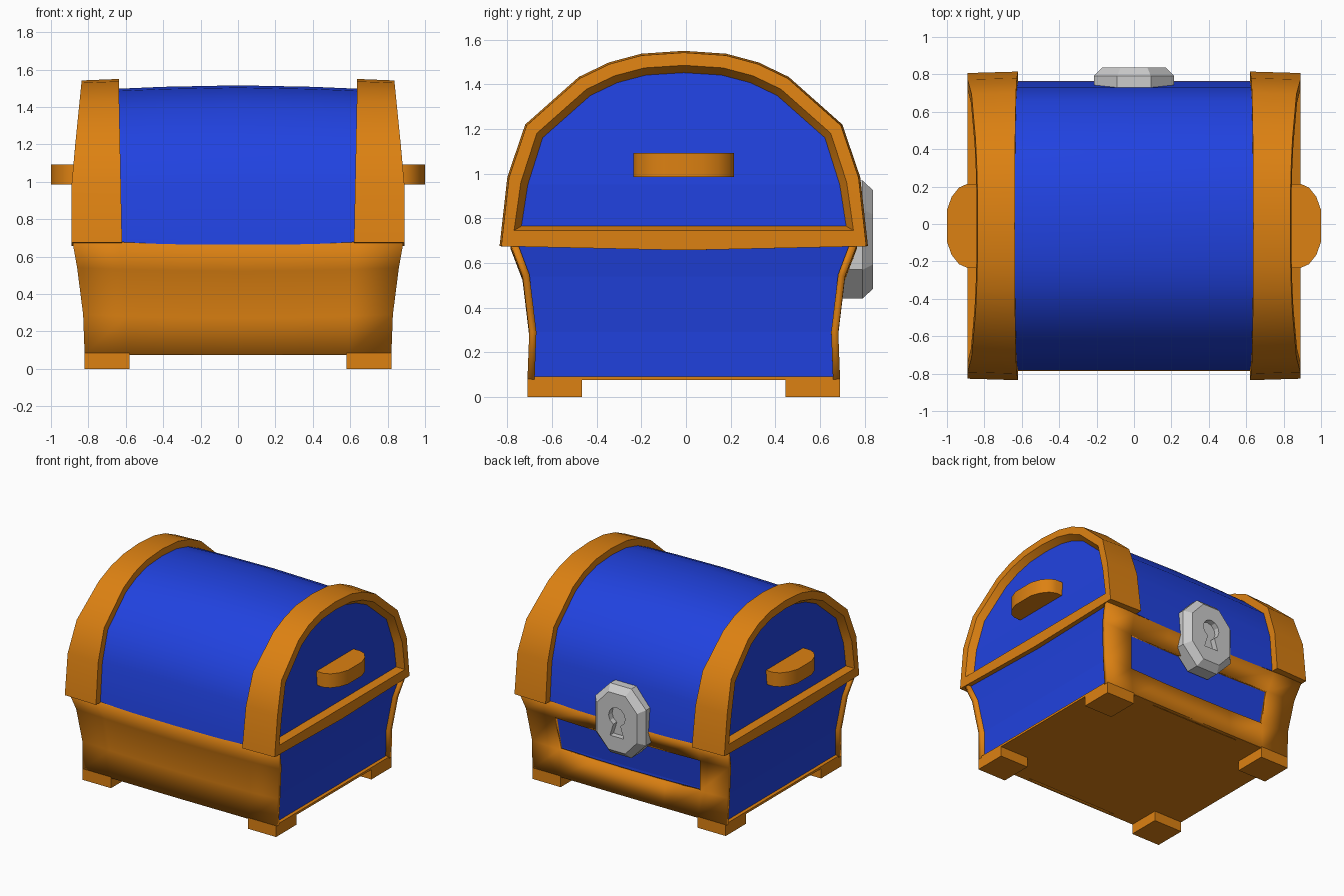
import bpy, bmesh, math
from mathutils import Vector

if "Cube" in bpy.data.objects:
    bpy.data.objects.remove(bpy.data.objects["Cube"])

CY = -0.01  # centre line of the chest body in y


def mat(name, rgb):
    m = bpy.data.materials.new(name)
    m.diffuse_color = (*rgb, 1)
    m.use_nodes = True
    m.node_tree.nodes["Principled BSDF"].inputs["Base Color"].default_value = m.diffuse_color
    return m


ORANGE = mat("orange_trim", (0.72, 0.22, 0.006))
BLUE = mat("blue_panel", (0.015, 0.055, 0.75))


def make(name, bm, material=None, smooth=False, fix=True):
    if fix:
        bmesh.ops.recalc_face_normals(bm, faces=bm.faces)
    me = bpy.data.meshes.new(name)
    bm.to_mesh(me)
    bm.free()
    ob = bpy.data.objects.new(name, me)
    bpy.context.collection.objects.link(ob)
    if material:
        me.materials.append(material)
    if smooth:
        bpy.ops.object.select_all(action='DESELECT')
        ob.select_set(True)
        bpy.context.view_layer.objects.active = ob
        bpy.ops.object.shade_smooth_by_angle(angle=math.radians(40))
    return ob


def loft(rings, cap_end=True):
    bm = bmesh.new()
    vs = [[bm.verts.new(p) for p in r] for r in rings]
    n = len(vs[0])
    for a, b in zip(vs, vs[1:]):
        for i in range(n):
            j = (i + 1) % n
            bm.faces.new((a[i], a[j], b[j], b[i]))
    bm.faces.new(vs[0])
    if cap_end:
        bm.faces.new(vs[-1])
    return bm


def box(name, lo, hi, material):
    rings = [[(lo[0], lo[1], z), (hi[0], lo[1], z), (hi[0], hi[1], z), (lo[0], hi[1], z)]
             for z in (lo[2], hi[2])]
    return make(name, loft(rings), material)


def mirror_x(ob):
    m = ob.modifiers.new("mirror", 'MIRROR')
    m.use_clip = False
    m.use_mirror_merge = False


# Arched lid outline
HALF = [(-0.825, 0.675), (-0.79, 0.985), (-0.71, 1.22), (-0.47, 1.433),
        (-0.335, 1.498), (-0.19, 1.537), (0, 1.55)]
ARCH = HALF + [(-y, z) for y, z in HALF[-2::-1]]


def arch_ring(xf, d, zb, zm):
    centre = Vector((0, 0.68))
    out = []
    for i, p in enumerate(ARCH):
        v = Vector(p)
        v += (centre - v).normalized() * d
        z = zb if i in (0, len(ARCH) - 1) else v.y
        out.append((xf(z), v.x + CY, z))
    return out + [(xf(zm), CY, zm)]


def rim_x(z):
    return 0.89 - 0.1 * max(0, z - 1.0)


def deep_x(z):
    return rim_x(z) - 0.05


# Lid barrel, slightly bulged in the middle
rings = []
for x, d in ((-0.68, 0.054), (-0.4, 0.042), (0, 0.034), (0.4, 0.042), (0.68, 0.054)):
    zb = 0.66 + 0.018 * (abs(x) / 0.64) ** 2
    r = arch_ring(lambda z: x, 0.054, zb, zb)
    k = 0.054 - d
    rings.append([(p[0], p[1], p[2] + k * max(0, (p[2] - 0.7) / 0.8)) for p in r])
make("lid_barrel", loft(rings), BLUE, True)

# End bands with recessed side frames
band = loft([
    arch_ring(lambda z: 0.62 + 0.02 * (z - 0.67), 0.07, 0.70, 0.70),
    arch_ring(lambda z: 0.62 + 0.02 * (z - 0.67), 0.0, 0.675, 0.657),
    arch_ring(rim_x, 0.008, 0.675, 0.657),
    arch_ring(rim_x, 0.065, 0.745, 0.745),
    arch_ring(deep_x, 0.098, 0.765, 0.765)], cap_end=False)
mirror_x(make("lid_band", band, ORANGE, True))

# Lid side panels
bm = bmesh.new()
vs = [bm.verts.new(p) for p in arch_ring(deep_x, 0.096, 0.76, 0.76)[:-1]]
n = len(vs)
for i in range(n // 2):
    quad = [vs[i], vs[n - 1 - i], vs[n - 2 - i], vs[i + 1]]
    f = bm.faces.new(list(dict.fromkeys(quad)))
    f.normal_update()
    if f.normal.x < 0:
        f.normal_flip()
mirror_x(make("lid_side_panel", bm, BLUE, fix=False))

# Flared base: z, half width in x, half depth in y
BASE = [(0.08, 0.82, 0.70), (0.29, 0.828, 0.692), (0.54, 0.86, 0.722), (0.68, 0.885, 0.775)]
COLS = (-1, -0.72, -0.36, 0, 0.36, 0.72, 1)


def wall(name, side, window):
    bm = bmesh.new()
    grid = [[bm.verts.new((f * X, CY + side * Y, z - (0.005 if j == 0 else 0.018) * (1 - f * f)))
             for f in COLS] for j, (z, X, Y) in enumerate(BASE)]
    for j in range(3):
        for i in range(6):
            if window and j == 1 and 0 < i < 5:
                continue
            q = [grid[j][i], grid[j][i + 1], grid[j + 1][i + 1], grid[j + 1][i]]
            bm.faces.new(q if side < 0 else q[::-1])
    ob = make(name, bm, ORANGE, True, fix=False)
    s = ob.modifiers.new("thickness", 'SOLIDIFY')
    s.thickness, s.offset = 0.032, -1


wall("base_plain_wall", -1, False)
wall("base_window_wall", 1, True)

# Blue core seen through the sides and the window
make("base_core", loft([[(sx * (X - 0.028), CY + sy * (Y - 0.03), z)
                         for sx, sy in ((-1, -1), (1, -1), (1, 1), (-1, 1))]
                        for z, X, Y in BASE]), BLUE)

# Floor and corner feet
box("base_floor", (-0.82, CY - 0.698, 0.075), (0.82, CY + 0.698, 0.092), ORANGE)
for sy, name in ((-1, "foot_front"), (1, "foot_rear")):
    y0, y1 = sorted((CY + sy * 0.455, CY + sy * 0.70))
    mirror_x(box(name, (0.58, y0, 0), (0.82, y1, 0.085), ORANGE))

# Side handles
H = [(0.78, 0.225), (0.89, 0.225), (0.935, 0.205), (0.975, 0.155), (1.0, 0.085)]
outline = [(x, CY - y) for x, y in H] + [(x, CY + y) for x, y in H[::-1]]
mirror_x(make("side_handle", loft([[(x, y, z) for x, y in outline] for z in (0.985, 1.092)]),
              ORANGE, True))

# Octagonal lock plate with a keyhole
OCT = [(0.09, -0.265), (0.215, -0.135), (0.215, 0.135), (0.09, 0.265)]
OCT = OCT + [(-x, z) for x, z in OCT[::-1]]
lock = make("lock_plate", loft([[(x * sx, y, 0.705 + z * sz) for x, z in OCT]
                                for y, sx, sz in ((0.69, 1, 1), (0.79, 1, 1), (0.838, 0.79, 0.83))]))
key = [(0.07 * math.cos(math.radians(a)), 0.75 + 0.07 * math.sin(math.radians(a)))
       for a in range(-65, 246, 31)]
key += [(-0.058, 0.595), (0.058, 0.595)]
cutter = make("keyhole_cutter", loft([[(x, y, z) for x, z in key] for y in (0.795, 0.9)]))
cutter.hide_render = True
cutter.hide_set(True)
b = lock.modifiers.new("keyhole", 'BOOLEAN')
b.operation, b.object, b.solver = 'DIFFERENCE', cutter, 'EXACT'
